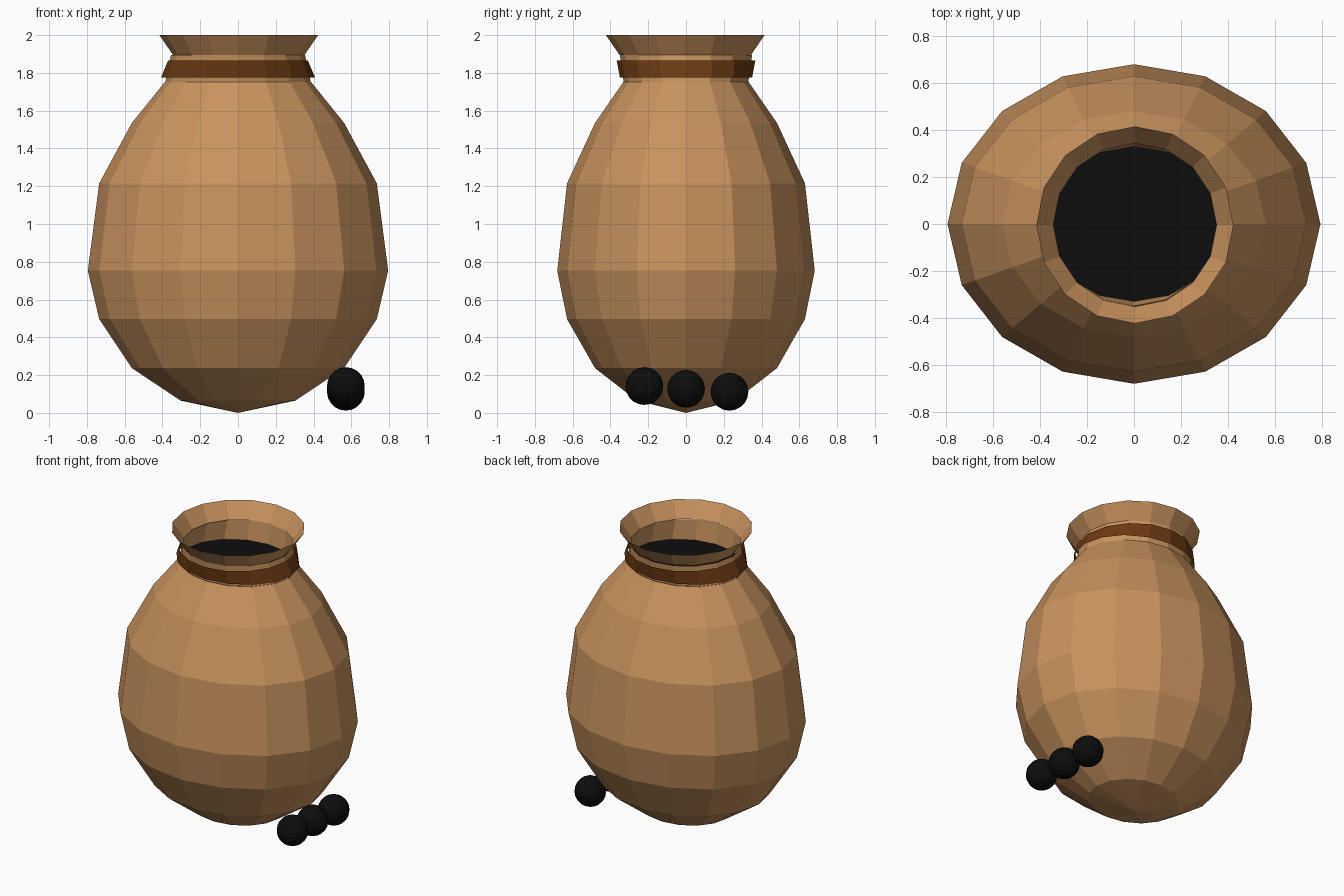
import bpy, bmesh, math

if "Cube" in bpy.data.objects:
    bpy.data.objects.remove(bpy.data.objects["Cube"])

SIDES = 16


def material(name, rgb):
    m = bpy.data.materials.new(name)
    m.diffuse_color = (*rgb, 1)
    m.use_nodes = True
    m.node_tree.nodes["Principled BSDF"].inputs["Base Color"].default_value = m.diffuse_color
    return m


clay = material("tan clay", (0.58, 0.29, 0.112))
leather = material("dark brown band", (0.15, 0.042, 0.006))
black = material("black", (0.004, 0.004, 0.004))


def finish(name, bm, mat):
    me = bpy.data.meshes.new(name)
    bm.to_mesh(me)
    bm.free()
    me.materials.append(mat)
    ob = bpy.data.objects.new(name, me)
    bpy.context.collection.objects.link(ob)
    return ob


def loft(name, rings, mat, tip=None, cap=False, centre=(0, 0)):
    """Skin elliptical rings (z, rx, ry) from bottom to top."""
    bm = bmesh.new()
    loops = []
    for z, rx, ry in rings:
        loops.append([bm.verts.new((centre[0] + rx * math.cos(2 * math.pi * i / SIDES),
                                    centre[1] + ry * math.sin(2 * math.pi * i / SIDES), z))
                      for i in range(SIDES)])
    for a, b in zip(loops, loops[1:]):
        for i in range(SIDES):
            j = (i + 1) % SIDES
            bm.faces.new((a[i], a[j], b[j], b[i]))
    if tip is not None:
        p = bm.verts.new((0, 0, tip))
        for i in range(SIDES):
            bm.faces.new((loops[0][(i + 1) % SIDES], loops[0][i], p))
    if cap:
        bm.faces.new(loops[-1])
    return finish(name, bm, mat)


# Rounded jar body, slightly flattened front to back
K = 0.857
loft("jar_body", [(z, r, r * K) for z, r in
                  [(0.065, 0.304), (0.237, 0.562), (0.497, 0.735), (0.753, 0.795),
                   (1.215, 0.735), (1.535, 0.562), (1.752, 0.387)]], clay, tip=0)

# Neck and flared rim
loft("neck", [(1.752, 0.385, 0.33), (1.895, 0.355, 0.35)], clay)
loft("flared_rim", [(1.895, 0.348, 0.348), (2.0, 0.42, 0.42)], clay, centre=(0.004, -0.004))

# Band tied around the neck
loft("neck_band", [(1.775, 0.408, 0.35), (1.866, 0.37, 0.367)], leather)

# Dark contents inside the neck
loft("dark_filling", [(1.757, 0.383, 0.33)], black, cap=True)

# Three black balls beside the base
for n, (y, z) in enumerate([(-0.22, 0.142), (0.0, 0.127), (0.23, 0.112)]):
    bm = bmesh.new()
    bmesh.ops.create_uvsphere(bm, u_segments=16, v_segments=10, radius=0.1)
    ball = finish(f"ball_{n + 1}", bm, black)
    ball.location = (0.571, y, z)
